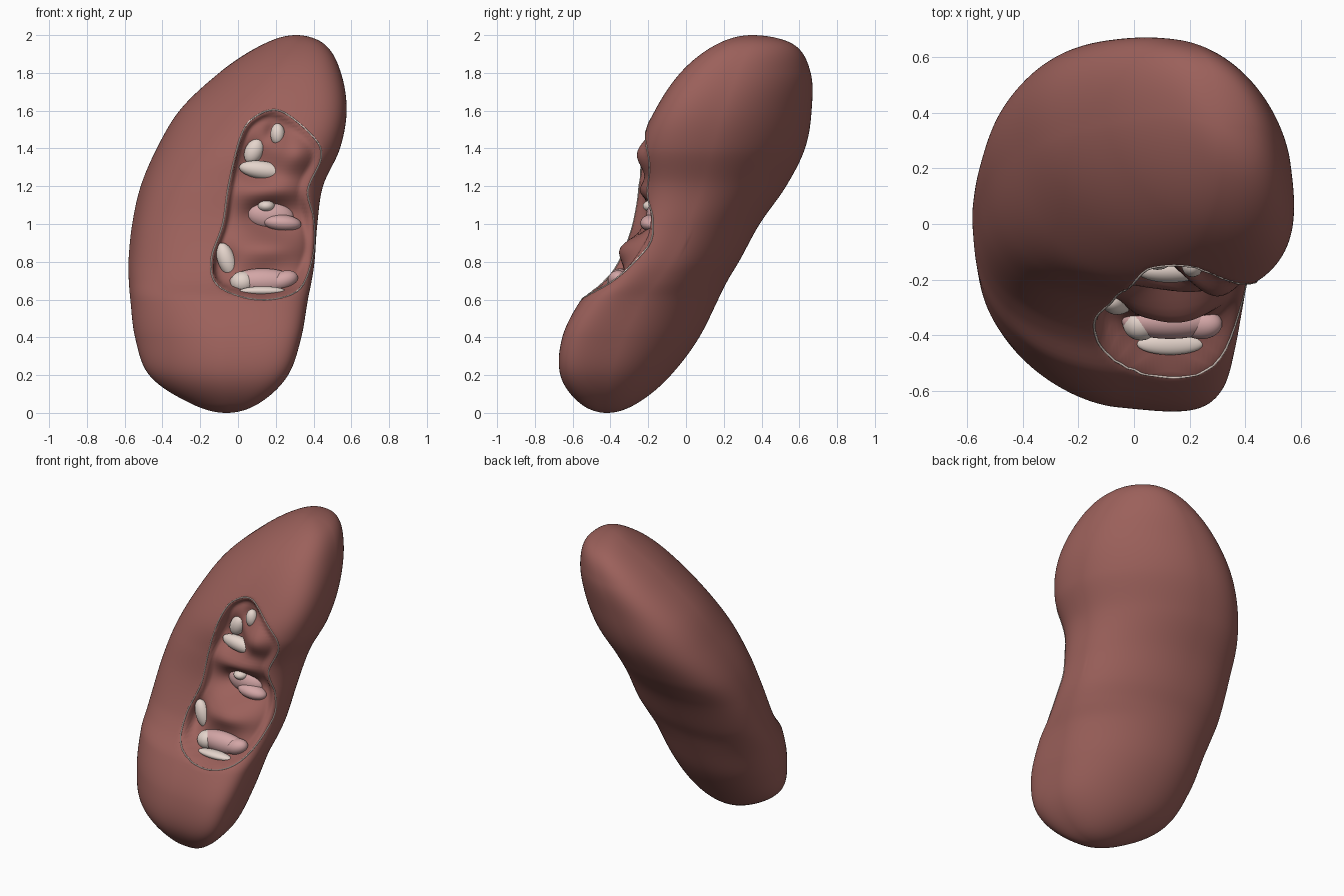
import bpy, bmesh, math
from mathutils import Vector, Matrix
from mathutils.bvhtree import BVHTree

cube = bpy.data.objects.get("Cube")
if cube:
    bpy.data.objects.remove(cube)


def material(name, rgb):
    mat = bpy.data.materials.new(name)
    mat.use_nodes = True
    mat.diffuse_color = (*rgb, 1)
    mat.node_tree.nodes["Principled BSDF"].inputs["Base Color"].default_value = (*rgb, 1)
    return mat


FLESH = material("flesh red", (0.33, 0.118, 0.104))
PINK = material("vessel pink", (0.65, 0.38, 0.38))
CREAM = material("tissue cream", (0.78, 0.66, 0.60))


def add_object(name, bm, mat):
    bmesh.ops.recalc_face_normals(bm, faces=bm.faces)
    for f in bm.faces:
        f.smooth = True
    mesh = bpy.data.meshes.new(name)
    bm.to_mesh(mesh)
    mesh.materials.append(mat)
    obj = bpy.data.objects.new(name, mesh)
    bpy.context.collection.objects.link(obj)
    return obj


def smoothstep(t):
    t = max(0.0, min(1.0, t))
    return t * t * (3 - 2 * t)


def bell(value, centre, width):
    return math.exp(-((value - centre) / width) ** 2)


# Body envelope: height, then the x and y limits of the section there
ROWS = [
    (0, -.06, -.06, -.42, -.42), (.05, -.25, .11, -.56, -.26),
    (.2, -.47, .265, -.665, -.08), (.4, -.545, .335, -.655, .07),
    (.6, -.57, .37, -.555, .17), (.7, -.578, .39, -.45, .22),
    (.8, -.58, .405, -.375, .28), (1, -.56, .42, -.295, .39),
    (1.2, -.515, .45, -.265, .53), (1.4, -.43, .54, -.25, .63),
    (1.6, -.31, .575, -.165, .665), (1.8, -.1, .545, -.03, .66),
    (1.95, .13, .46, .16, .57), (2, .31, .31, .35, .35)]
KEYS = [math.acos(1 - r[0]) for r in ROWS]


def slope(i, c):
    a, b = max(i - 1, 0), min(i + 1, len(ROWS) - 1)
    return (ROWS[b][c] - ROWS[a][c]) / (KEYS[b] - KEYS[a])


def limit(t, c):
    """Smooth value of one envelope column."""
    i = max(k for k in range(len(KEYS) - 1) if KEYS[k] <= t)
    h = KEYS[i + 1] - KEYS[i]
    s = (t - KEYS[i]) / h
    blend = smoothstep(s)
    return (ROWS[i][c] * (1 - blend) + ROWS[i + 1][c] * blend
            + h * s * (1 - s) * ((1 - s) * slope(i, c) - s * slope(i + 1, c)))


# Hilum opening, as a smooth closed outline in x and z
KNOTS = [Vector(p) for p in (
    (.22, 1.6), (.08, 1.56), (.01, 1.45), (-.05, 1.2), (-.08, 1), (-.14, .82),
    (-.12, .69), (0, .62), (.17, .6), (.33, .66), (.4, .85), (.4, 1.03),
    (.37, 1.18), (.44, 1.35), (.4, 1.46))]
OUTLINE = []
for i in range(len(KNOTS)):
    a, b, c, d = (KNOTS[(i + k) % len(KNOTS)] for k in (-1, 0, 1, 2))
    for k in range(6):
        s = k / 6
        OUTLINE.append(b + (c - a) * (s / 2) + (a * 2 - b * 5 + c * 4 - d) * (s * s / 2)
                       + (b * 3 - a - c * 3 + d) * (s ** 3 / 2))


def inside_distance(p):
    """Distance to the outline for points inside it, else zero."""
    inside, best = False, 9.0
    for a, b in zip(OUTLINE, OUTLINE[1:] + OUTLINE[:1]):
        if (a.y > p.y) != (b.y > p.y) and p.x < a.x + (b.x - a.x) * (p.y - a.y) / (b.y - a.y):
            inside = not inside
        e = b - a
        s = max(0, min(1, (p - a).dot(e) / e.length_squared))
        best = min(best, (p - a - e * s).length)
    return best if inside else 0.0


# Pockets (positive) and swellings (negative) of the hilum floor: x, z, rx, rz, depth
HOLLOWS = [(.11, 1.34, .10, .11, .10), (.21, 1.48, .05, .06, .05), (.18, 1.04, .14, .08, .10),
           (-.06, .8, .05, .09, .06), (.13, .69, .18, .07, .07),
           (.3, 1.37, .11, .1, -.06), (.18, 1.18, .18, .06, -.04), (.15, .87, .18, .07, -.06)]


def depth(x, z):
    d = inside_distance(Vector((x, z)))
    total = 0.05
    for hx, hz, rx, rz, amount in HOLLOWS:
        total += amount * bell(x, hx, rx) * bell(z, hz, rz)
    return total * smoothstep(d / 0.045)


LEVELS, SIDES, SKEW = 150, 200, 0.125


def section(z):
    """Rounded section filling the unit box, drawn out towards the hilum corner."""
    upper = smoothstep(z - .5)
    corner = 2.6 + 1.7 * bell(z, .3, .4) + .4 * bell(z, 1.6, .2)
    outer = 1.75 + 1.3 * bell(z, 1, .42)
    points = []
    for k in range(SIDES):
        angle = math.tau * k / SIDES
        c, s = math.cos(angle), math.sin(angle)
        if s > 0:
            p = 2.1 - .2 * upper if c > 0 else 2 + .4 * upper
        else:
            p = corner if c > 0 else outer
        r = (abs(c) ** p + abs(s) ** p) ** (-1 / p)
        points.append((r * (c - SKEW * s), r * (s - SKEW * c)))
    xs, ys = zip(*points)
    return [((x - min(xs)) / (max(xs) - min(xs)), (y - min(ys)) / (max(ys) - min(ys)))
            for x, y in points]


# Body: lofted sections with the hilum pressed in
bm = bmesh.new()
rings = []
for j in range(1, LEVELS):
    t = math.pi * j / LEVELS
    z = 1 - math.cos(t)
    x0, x1, y0, y1 = (limit(t, c) for c in (1, 2, 3, 4))
    ring = []
    for sx, sy in section(z):
        x, y = x0 + (x1 - x0) * sx, y0 + (y1 - y0) * sy
        if sy < 0.5 and 0.55 < z < 1.65 and x > -0.2:
            push = depth(x, z)
            x, y = x - 0.25 * push, y + push
        ring.append(bm.verts.new((x, y, z)))
    rings.append(ring)
for low, high in zip(rings, rings[1:]):
    for k in range(SIDES):
        n = (k + 1) % SIDES
        bm.faces.new((low[k], low[n], high[n], high[k]))
for row, ring in ((ROWS[0], rings[0]), (ROWS[-1], rings[-1])):
    pole = bm.verts.new((row[1], row[3], row[0]))
    for k in range(SIDES):
        bm.faces.new((ring[k], ring[(k + 1) % SIDES], pole))
bm.normal_update()
surface = BVHTree.FromBMesh(bm)
add_object("kidney_body", bm, FLESH)
bm.free()


def front_point(x, z):
    hit = surface.ray_cast(Vector((x, -2, z)), Vector((0, 1, 0)))[0]
    return hit or Vector((x, -0.2, z))


# Thin rim around the hilum opening
curve = bpy.data.curves.new("hilum_rim", "CURVE")
curve.dimensions = "3D"
curve.bevel_depth = 0.004
spline = curve.splines.new("POLY")
spline.points.add(len(OUTLINE) - 1)
spline.use_cyclic_u = True
for point, p in zip(spline.points, OUTLINE):
    point.co = (*front_point(p.x, p.y), 1)
curve.materials.append(CREAM)
bpy.context.collection.objects.link(bpy.data.objects.new("hilum_rim", curve))

# Vessels and tissue nubs: name, x, z, radii, tilt in degrees, material
PARTS = [
    ("upper_nub", .21, 1.475, (.038, .04, .058), 0, CREAM),
    ("upper_vessel", .085, 1.385, (.048, .04, .07), 25, CREAM),
    ("upper_band", .13, 1.285, (.125, .045, .048), 8, CREAM),
    ("middle_vessel", .17, 1.045, (.13, .065, .08), 8, PINK),
    ("middle_vessel_tip", .235, 1.005, (.1, .06, .045), 5, PINK),
    ("middle_nub", .15, 1.095, (.045, .05, .032), 0, CREAM),
    ("lower_side_vessel", -.06, .81, (.048, .045, .095), -20, CREAM),
    ("lower_vessel", .13, .695, (.175, .065, .07), 0, PINK),
    ("lower_vessel_tip", .24, .7, (.08, .055, .05), -20, PINK),
    ("lower_vessel_base", .13, .645, (.12, .04, .025), 0, CREAM),
    ("lower_vessel_mouth", .025, .69, (.065, .06, .06), 0, CREAM)]
for name, x, z, radii, tilt, mat in PARTS:
    part = bmesh.new()
    place = (Matrix.Translation(front_point(x, z) - Vector((0, 0.01, 0)))
             @ Matrix.Rotation(math.radians(tilt), 4, "Y")
             @ Matrix.Diagonal((*radii, 1)))
    bmesh.ops.create_uvsphere(part, u_segments=32, v_segments=20, radius=1, matrix=place)
    add_object(name, part, mat)
    part.free()
